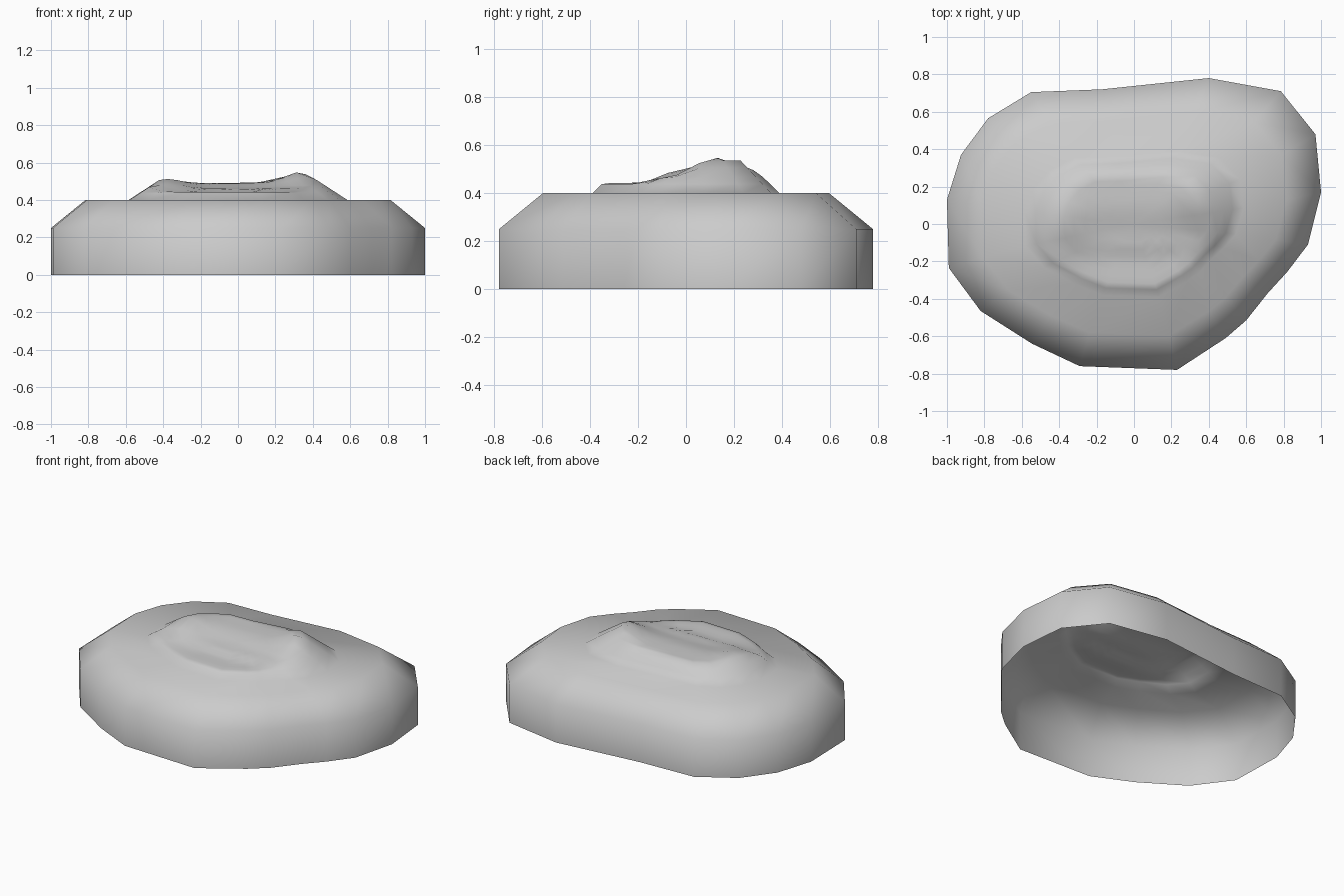
import bpy, bmesh, math

if "Cube" in bpy.data.objects:
    bpy.data.objects.remove(bpy.data.objects["Cube"])

# Footprint of the rock, counter-clockwise from the right
OUTLINE = [(1.0, .17), (.97, .48), (.785, .71), (.40, .78), (-.17, .72),
           (-.55, .705), (-.78, .565), (-.925, .37), (-1.0, .13), (-.99, -.235),
           (-.82, -.465), (-.545, -.64), (-.29, -.76), (.23, -.78), (.49, -.61),
           (.6, -.515), (.715, -.37), (.82, -.255), (.93, -.11)]


def step(a, b, t):
    t = max(0, min(1, (t - a) / (b - a)))
    return t * t * (3 - 2 * t)


def bump(x, y, cx, cy, r):
    return math.exp(-((x - cx) ** 2 + (y - cy) ** 2) / (r * r))


def mound_height(x, y):
    # low front terrace, raised back shelf, right peak, left ridge
    h = .042
    h += .018 * step(-.17, -.12, y)
    h += .03 * step(-.1, .12, y)
    h += .075 * bump(x, y, .38, .17, .15)
    h += .035 * bump(x, y, -.38, .0, .12)
    return h


bm = bmesh.new()


def ring(sx, sy, z):
    return [bm.verts.new((x * sx, y * sy, z)) for x, y in OUTLINE]


# Wall, sloped shoulder and flat shelf (open underneath)
rings = [ring(1, 1, 0), ring(1, 1, .25), ring(.815, .765, .4), ring(.585, .5, .4)]

# Uneven mound on top
for s in (.9, .82, .72, .64, .55, .45, .35, .25, .12):
    r = ring(.585 * s, .5 * s, .4)
    for v in r:
        v.co.z += min(mound_height(v.co.x, v.co.y), .38 * (1 - s))
    rings.append(r)

n = len(OUTLINE)
for a, b in zip(rings, rings[1:]):
    for i in range(n):
        j = (i + 1) % n
        bm.faces.new((a[i], a[j], b[j], b[i]))
centre = bm.verts.new((0, 0, .4 + mound_height(0, 0)))
for i in range(n):
    bm.faces.new((rings[-1][i], rings[-1][(i + 1) % n], centre))

for f in bm.faces:
    f.smooth = True
mesh = bpy.data.meshes.new("rock")
bm.to_mesh(mesh)
bm.free()
rock = bpy.data.objects.new("rock", mesh)
bpy.context.collection.objects.link(rock)
